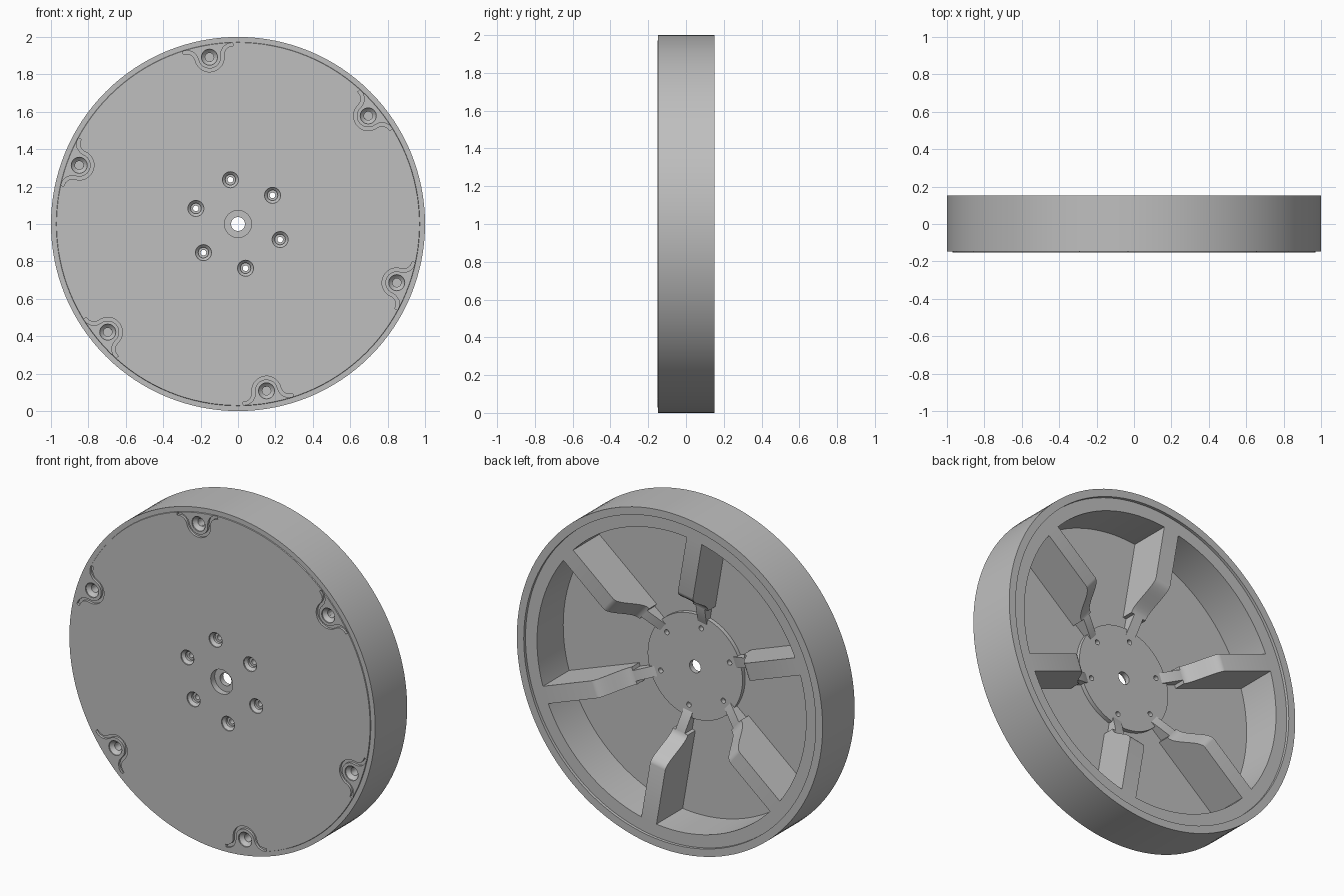
import bpy, bmesh, math
from mathutils import Vector

if "Cube" in bpy.data.objects:
    bpy.data.objects.remove(bpy.data.objects["Cube"])

CENTRE_Z = 1.0
ANGLES = [math.radians(39.7 + 60 * k) for k in range(6)]

grey = bpy.data.materials.new("plain grey")
grey.diffuse_color = (0.52, 0.52, 0.52, 1)
grey.use_nodes = True
grey.node_tree.nodes["Principled BSDF"].inputs["Base Color"].default_value = grey.diffuse_color


def finish(bm, name):
    bmesh.ops.recalc_face_normals(bm, faces=bm.faces)
    me = bpy.data.meshes.new(name)
    bm.to_mesh(me)
    bm.free()
    ob = bpy.data.objects.new(name, me)
    bpy.context.collection.objects.link(ob)
    me.materials.append(grey)
    return ob


def lathe(bm, profile, cx, cz, n, closed):
    """Revolve (radius, y) points about a y-parallel axis."""
    rings = []
    for r, y in profile:
        if r == 0:
            rings.append([bm.verts.new((cx, y, cz))] * n)
        else:
            rings.append([bm.verts.new((cx + r * math.cos(2 * math.pi * i / n), y,
                                        cz + r * math.sin(2 * math.pi * i / n))) for i in range(n)])
    pairs = list(zip(rings, rings[1:]))
    if closed:
        pairs.append((rings[-1], rings[0]))
    for a, b in pairs:
        for i in range(n):
            j = (i + 1) % n
            quad = list(dict.fromkeys([a[i], a[j], b[j], b[i]]))
            bm.faces.new(quad)


def prism(bm, low, high):
    """Closed solid between two matching outlines."""
    a = [bm.verts.new(p) for p in low]
    b = [bm.verts.new(p) for p in high]
    bm.faces.new(a)
    bm.faces.new(b[::-1])
    for i in range(len(a)):
        j = (i + 1) % len(a)
        bm.faces.new((a[i], a[j], b[j], b[i]))


def polar(ang, r, v, y):
    """Point at radius r, sideways offset v, depth y."""
    return Vector((r * math.cos(ang) - v * math.sin(ang), y,
                   CENTRE_Z + r * math.sin(ang) + v * math.cos(ang)))


# Wheel body: face plate, rim with stepped back lip, hub disc, stepped bore
bm = bmesh.new()
lathe(bm, [(0.072, -0.152), (0.97, -0.152), (0.972, -0.147), (1.0, -0.147),
           (1.0, 0.152), (0.955, 0.152), (0.955, 0.135), (0.88, 0.135),
           (0.88, -0.11), (0.31, -0.11), (0.31, -0.085), (0.037, -0.085),
           (0.037, -0.115), (0.072, -0.115)], 0, CENTRE_Z, 128, True)
wheel = finish(bm, "wheel_body")

# Cutters: bolt holes through the hub, blind screw holes and curved grooves at the rim
bm = bmesh.new()
for ang in ANGLES:
    p = polar(ang, 0.24, 0, 0)
    lathe(bm, [(0, -0.2), (0.043, -0.2), (0.043, -0.145), (0.028, -0.13), (0.028, -0.115),
               (0.015, -0.115), (0.015, 0), (0, 0)], p.x, p.z, 24, False)
    p = polar(ang, 0.905, 0, 0)
    lathe(bm, [(0, -0.2), (0.043, -0.2), (0.043, -0.145), (0.03, -0.13), (0.023, -0.125),
               (0.023, -0.07), (0, -0.07)], p.x, p.z, 24, False)
    # groove centre line: flared ends and an arc round the screw hole
    path = [(-0.135, 0.953), (-0.11, 0.951), (-0.088, 0.94), (-0.075, 0.922)]
    path += [(0.07 * math.cos(math.radians(t)), 0.905 + 0.07 * math.sin(math.radians(t)))
             for t in range(180, 361, 15)]
    path += [(-v, r) for v, r in path[3::-1]]
    path = [Vector(q) for q in path]
    left, right = [], []
    for i, q in enumerate(path):
        d = (path[min(i + 1, len(path) - 1)] - path[max(i - 1, 0)]).normalized()
        side = Vector((-d.y, d.x)) * 0.009
        left.append(q + side)
        right.append(q - side)
    outline = left + right[::-1]
    prism(bm, [polar(ang, q.y, q.x, -0.2) for q in outline],
          [polar(ang, q.y, q.x, -0.137) for q in outline])
cutter = finish(bm, "hole_cutter")
cutter.hide_render = True

bpy.context.view_layer.objects.active = wheel
mod = wheel.modifiers.new("holes", 'BOOLEAN')
mod.operation = 'DIFFERENCE'
mod.solver = 'EXACT'
mod.object = cutter
bpy.ops.object.modifier_apply(modifier=mod.name)
bpy.data.objects.remove(cutter)

# Spokes: tall blade that sweeps down, then a narrower wedge running onto the hub
blade = [(0.883, -0.112), (0.883, 0.135)]
for i in range(13):
    t = i / 12
    blade.append((0.54 - 0.15 * t, 0.135 - 0.175 * t * t * (3 - 2 * t)))
blade.append((0.39, -0.112))
wedge = [(0.42, -0.112), (0.42, -0.04), (0.385, -0.04), (0.27, -0.087), (0.27, -0.112)]
parts = [wheel]
for k, ang in enumerate(ANGLES):
    for name, prof, w in (("spoke", blade, 0.05), ("spoke_foot", wedge, 0.03)):
        bm = bmesh.new()
        prism(bm, [polar(ang, r, -w, y) for r, y in prof],
              [polar(ang, r, w, y) for r, y in prof])
        parts.append(finish(bm, f"{name}_{k + 1}"))

# Smooth shading with crisp edges
bpy.ops.object.select_all(action='DESELECT')
for ob in parts:
    ob.select_set(True)
bpy.context.view_layer.objects.active = wheel
bpy.ops.object.shade_smooth_by_angle(angle=math.radians(30))
